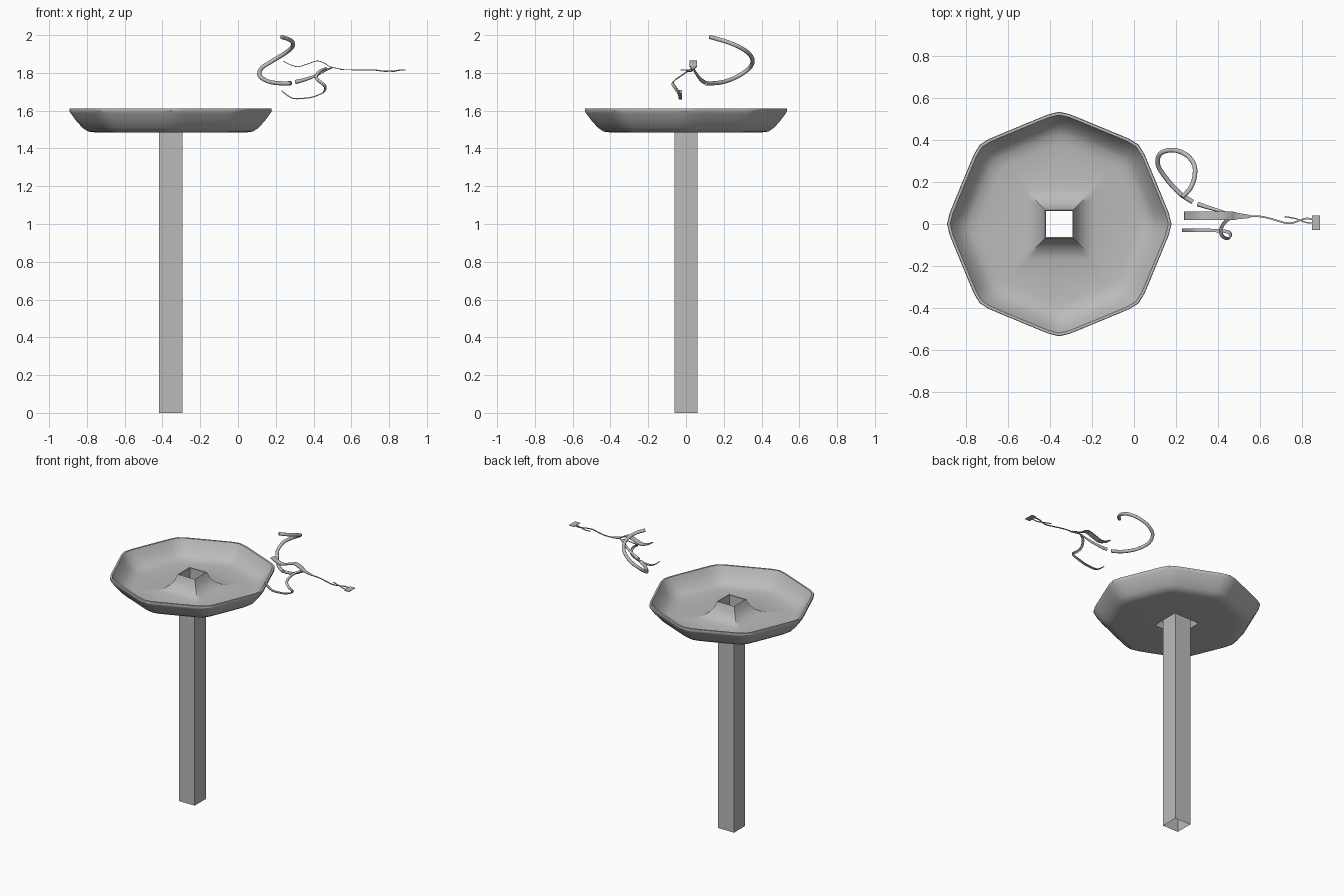
import bpy, bmesh, math
from mathutils import Vector, Quaternion

if "Cube" in bpy.data.objects:
    bpy.data.objects.remove(bpy.data.objects["Cube"])

CX = -0.357
grey = bpy.data.materials.new("plain grey")
grey.diffuse_color = (0.5, 0.5, 0.5, 1)
grey.use_nodes = True
grey.node_tree.nodes["Principled BSDF"].inputs["Base Color"].default_value = grey.diffuse_color


def finish(name, bm):
    bmesh.ops.recalc_face_normals(bm, faces=bm.faces)
    me = bpy.data.meshes.new(name)
    bm.to_mesh(me)
    bm.free()
    me.materials.append(grey)
    ob = bpy.data.objects.new(name, me)
    bpy.context.collection.objects.link(ob)
    bpy.ops.object.select_all(action='DESELECT')
    ob.select_set(True)
    bpy.context.view_layer.objects.active = ob
    bpy.ops.object.shade_smooth_by_angle(angle=math.radians(35))
    return ob


def bridge(bm, rings, wrap=False):
    n = len(rings[0])
    pairs = list(zip(rings, rings[1:])) + ([(rings[-1], rings[0])] if wrap else [])
    for a, b in pairs:
        for i in range(n):
            j = (i + 1) % n
            bm.faces.new((a[i], a[j], b[j], b[i]))


def octagon(r, t):
    # octagon with softly rounded corners
    s = sum(max(0, math.cos(t - math.pi / 8 - k * math.pi / 4)) ** 40 for k in range(8))
    return r / 1.064 / s ** (1 / 40)


def square(h, t):
    return h / max(abs(math.cos(t)), abs(math.sin(t)))


def smooth_path(pts, steps=6):
    # Catmull-Rom through the points
    p = [Vector(q) for q in pts]
    p = [2 * p[0] - p[1]] + p + [2 * p[-1] - p[-2]]
    out = []
    for i in range(1, len(p) - 2):
        a, b, c, d = p[i - 1:i + 3]
        for k in range(steps):
            t = k / steps
            out.append(0.5 * (2 * b + (c - a) * t + (2 * a - 5 * b + 4 * c - d) * t * t
                              + (3 * b - a - 3 * c + d) * t ** 3))
    return out + [p[-2]]


def sweep(name, pts, half_w, half_t, sides=4, taper=lambda u: 1.0):
    # sweep a round or flat section along a path, width starting along y
    path = smooth_path(pts)
    bm = bmesh.new()
    rings = []
    side, old = Vector((0, 1, 0)), None
    for i, p in enumerate(path):
        tan = (path[min(i + 1, len(path) - 1)] - path[max(i - 1, 0)]).normalized()
        if old is not None:
            side = old.rotation_difference(tan) @ side
        side = (side - tan * side.dot(tan)).normalized()
        old = tan
        up = tan.cross(side)
        f = taper(i / (len(path) - 1))
        if sides == 4:
            sec = [(1, 1), (-1, 1), (-1, -1), (1, -1)]
        else:
            sec = [(math.cos(2 * math.pi * k / sides), math.sin(2 * math.pi * k / sides))
                   for k in range(sides)]
        rings.append([bm.verts.new(p + side * x * half_w * f + up * y * half_t) for x, y in sec]
                     if sides == 4 else
                     [bm.verts.new(p + (side * x * half_w + up * y * half_t) * f) for x, y in sec])
    bridge(bm, rings)
    bm.faces.new(rings[0])
    bm.faces.new(rings[-1])
    return finish(name, bm)


# Square hollow post, open at both ends
bm = bmesh.new()
rings = [[bm.verts.new((CX + sx * 0.062, sy * 0.062, z))
          for sx, sy in ((-1, -1), (1, -1), (1, 1), (-1, 1))] for z in (0, 1.6)]
bridge(bm, rings)
finish("post", bm)

# Dish: rounded octagon shell rising to a flared square collar in the middle
profile = [
    (square, 0.10, 1.485), (octagon, 0.40, 1.485), (octagon, 0.435, 1.489),
    (octagon, 0.465, 1.508), (octagon, 0.50, 1.547), (octagon, 0.53, 1.588),
    (octagon, 0.536, 1.60), (octagon, 0.534, 1.612), (octagon, 0.521, 1.612),
    (octagon, 0.50, 1.575), (octagon, 0.465, 1.533), (octagon, 0.43, 1.51),
    (octagon, 0.38, 1.502), (square, 0.165, 1.50), (square, 0.135, 1.51),
    (square, 0.105, 1.53), (square, 0.082, 1.56), (square, 0.067, 1.603),
    (square, 0.063, 1.60), (square, 0.075, 1.55),
]
N = 64
bm = bmesh.new()
rings = []
for shape, size, z in profile:
    ring = []
    for i in range(N):
        t = 2 * math.pi * i / N
        r = shape(size, t)
        ring.append(bm.verts.new((CX + r * math.cos(t), r * math.sin(t), z)))
    rings.append(ring)
bridge(bm, rings, wrap=True)
finish("dish", bm)

# Round coil and the short tube that follows it
sweep("coil", [(0.28, 0.105, 1.745), (0.22, 0.145, 1.745), (0.16, 0.21, 1.755),
               (0.115, 0.28, 1.785), (0.125, 0.335, 1.825), (0.185, 0.353, 1.865),
               (0.25, 0.33, 1.905), (0.288, 0.28, 1.938), (0.288, 0.22, 1.963),
               (0.268, 0.17, 1.978), (0.23, 0.128, 1.99)], 0.011, 0.011, 12)
sweep("short_tube", [(0.305, 0.095, 1.752), (0.35, 0.08, 1.763), (0.41, 0.062, 1.785),
                     (0.46, 0.045, 1.812), (0.50, 0.036, 1.828)],
      0.011, 0.011, 12, lambda u: 1 - 0.65 * u)

# Wavy flat strip, narrowing at the tip
sweep("wavy_strip", [(0.24, 0.039, 1.862), (0.28, 0.039, 1.842), (0.32, 0.039, 1.833),
                     (0.37, 0.039, 1.848), (0.42, 0.039, 1.863), (0.46, 0.039, 1.85),
                     (0.49, 0.038, 1.832), (0.555, 0.036, 1.818)],
      0.02, 0.002, 4, lambda u: 1 if u < 0.8 else 1 - 3.2 * (u - 0.8))

# Hanging curled ribbon
sweep("curled_ribbon", [(0.23, -0.03, 1.706), (0.26, -0.03, 1.682), (0.30, -0.03, 1.664),
                        (0.38, -0.031, 1.669), (0.43, -0.034, 1.685), (0.455, -0.042, 1.70),
                        (0.462, -0.06, 1.725), (0.445, -0.07, 1.745), (0.42, -0.055, 1.765),
                        (0.415, -0.025, 1.785), (0.435, 0.01, 1.81), (0.47, 0.035, 1.826)],
      0.008, 0.003)

# Thin wavy threads leading to the tag
sweep("long_thread", [(0.54, 0.036, 1.818), (0.60, 0.036, 1.816), (0.65, 0.026, 1.815),
                      (0.72, 0.006, 1.815), (0.76, 0.006, 1.814), (0.82, 0.026, 1.814),
                      (0.86, 0.02, 1.815)], 0.004, 0.002)
sweep("short_thread", [(0.72, 0.035, 1.815), (0.77, 0.026, 1.808), (0.82, 0.008, 1.807),
                       (0.86, 0.004, 1.815)], 0.003, 0.002)

# Flat tag at the end
sweep("tag", [(0.849, 0.006, 1.815), (0.887, 0.006, 1.815)], 0.034, 0.002)
